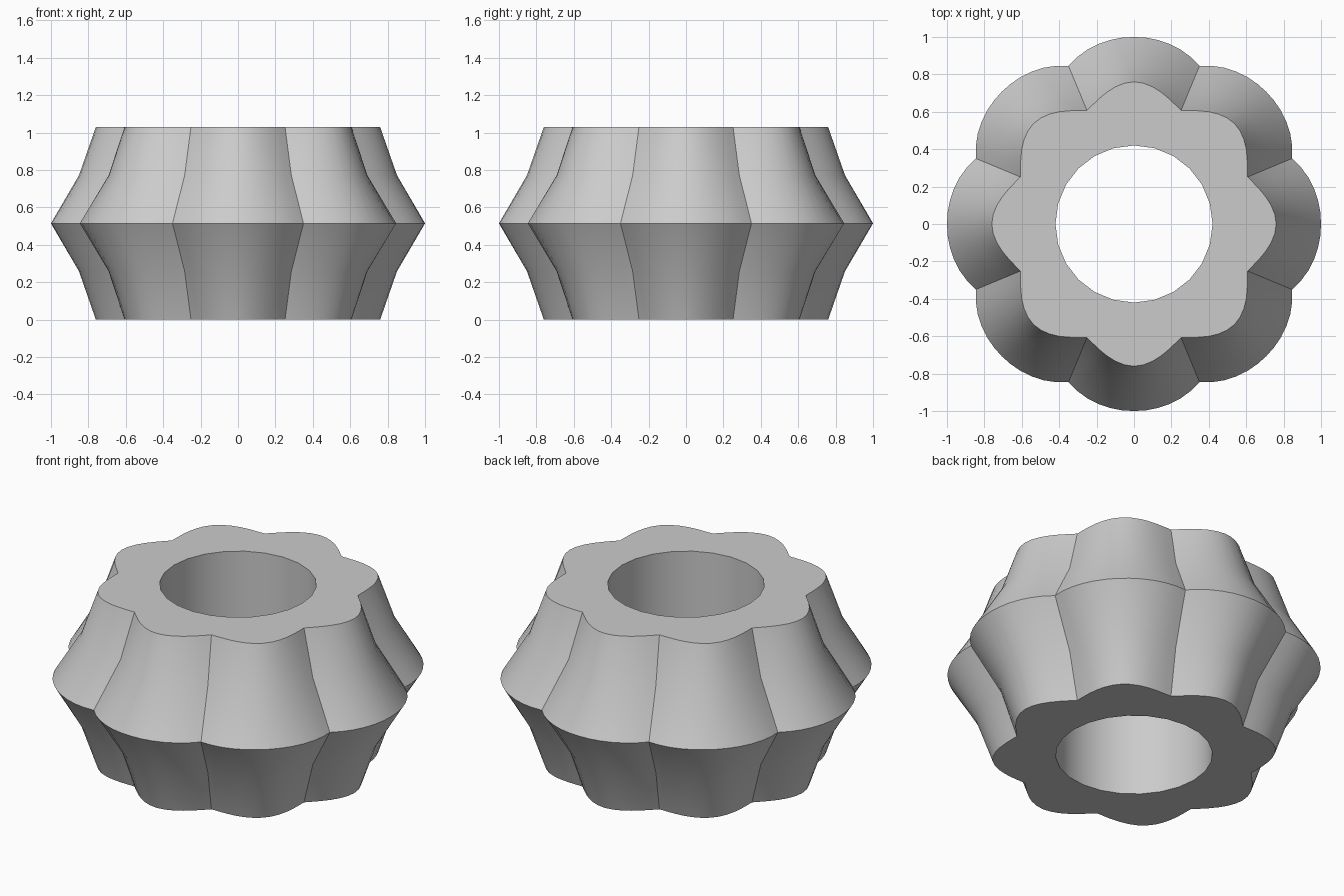
import bpy
import bmesh
from math import sin, cos, pi, radians

if "Cube" in bpy.data.objects:
    bpy.data.objects.remove(bpy.data.objects["Cube"])

LOBES, STEPS, HOLE_SIDES = 8, 12, 24
HOLE_RADIUS, HEIGHT = 0.42, 1.03

# Outer levels: height, valley radius, crest radius, steepness beside the valley
upper = [(0.515, 0.915, 1.0, 2.2), (0.772, 0.745, 0.85, 1.5), (HEIGHT, 0.657, 0.76, 1.0)]
levels = [(HEIGHT - z, v, c, s) for z, v, c, s in reversed(upper[1:])] + upper


def lobed_radius(step, valley, crest, steep):
    """Radius of the scalloped outline, rising from valley to crest and back."""
    t = 1 - abs(step % STEPS / (STEPS / 2) - 1)
    rise = steep * (t**3 - 2 * t**2 + t) + 3 * t**2 - 2 * t**3
    return valley + (crest - valley) * rise


def lobed_ring(bm, z, valley, crest, steep):
    ring = []
    for i in range(LOBES * STEPS):
        a = 2 * pi * (i / STEPS - 0.5) / LOBES
        r = lobed_radius(i, valley, crest, steep)
        ring.append(bm.verts.new((r * cos(a), r * sin(a), z)))
    return ring


def round_ring(bm, z):
    angles = [2 * pi * i / HOLE_SIDES for i in range(HOLE_SIDES)]
    return [bm.verts.new((HOLE_RADIUS * cos(a), HOLE_RADIUS * sin(a), z)) for a in angles]


def bridge(bm, low, high):
    for i in range(len(low)):
        j = (i + 1) % len(low)
        bm.faces.new((low[i], low[j], high[j], high[i]))


def loop_edges(bm, ring):
    return [bm.edges.get((ring[i - 1], ring[i])) for i in range(len(ring))]


# Scalloped outer wall and the bore
bm = bmesh.new()
outer = [lobed_ring(bm, *level) for level in levels]
for low, high in zip(outer, outer[1:]):
    bridge(bm, low, high)
bore = [round_ring(bm, 0), round_ring(bm, HEIGHT)]
bridge(bm, bore[1], bore[0])

# Flat end faces between the outline and the bore
for rim, hole, nz in ((outer[0], bore[0], -1), (outer[-1], bore[1], 1)):
    bmesh.ops.triangle_fill(bm, use_beauty=True, normal=(0, 0, nz),
                            edges=loop_edges(bm, rim) + loop_edges(bm, hole))
bmesh.ops.recalc_face_normals(bm, faces=bm.faces[:])

mesh = bpy.data.meshes.new("scalloped_ring")
bm.to_mesh(mesh)
bm.free()
ring_object = bpy.data.objects.new("scalloped_ring", mesh)
bpy.context.collection.objects.link(ring_object)

# Plain grey finish
grey = bpy.data.materials.new("plain_grey")
grey.use_nodes = True
colour = (0.6, 0.6, 0.6, 1)
grey.diffuse_color = colour
grey.node_tree.nodes["Principled BSDF"].inputs["Base Color"].default_value = colour
mesh.materials.append(grey)

# Smooth lobes with crisp valleys, girdle and rims
bpy.ops.object.select_all(action="DESELECT")
ring_object.select_set(True)
bpy.context.view_layer.objects.active = ring_object
bpy.ops.object.shade_smooth_by_angle(angle=radians(25))
